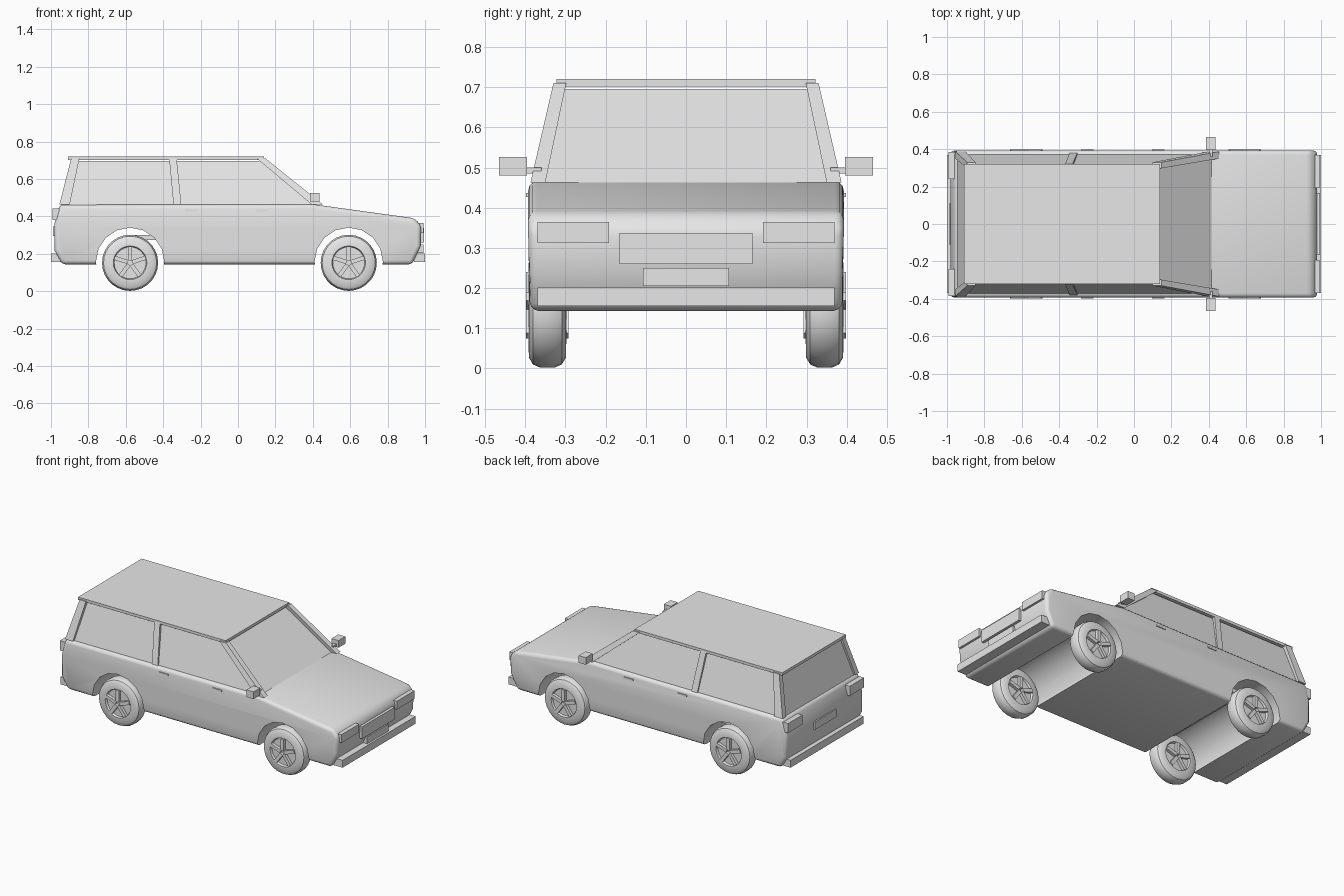
import bpy, bmesh, math
from mathutils import Matrix

cube = bpy.data.objects.get("Cube")
if cube:
    bpy.data.objects.remove(cube, do_unlink=True)

grey = bpy.data.materials.new("light_grey")
grey.use_nodes = True
grey.diffuse_color = (0.8, 0.8, 0.8, 1)
grey.node_tree.nodes["Principled BSDF"].inputs["Base Color"].default_value = (0.8, 0.8, 0.8, 1)


def finish(bm, name, smooth=False):
    bmesh.ops.recalc_face_normals(bm, faces=bm.faces)
    mesh = bpy.data.meshes.new(name)
    bm.to_mesh(mesh)
    bm.free()
    mesh.materials.append(grey)
    ob = bpy.data.objects.new(name, mesh)
    bpy.context.collection.objects.link(ob)
    if smooth:
        select(ob)
        bpy.ops.object.shade_smooth_by_angle(angle=math.radians(35))
    return ob


def select(ob):
    bpy.ops.object.select_all(action='DESELECT')
    ob.select_set(True)
    bpy.context.view_layer.objects.active = ob


def frustum(name, low, high):
    """Six-sided block; low and high are (x0, x1, y0, y1, z)."""
    bm = bmesh.new()
    rings = [[bm.verts.new((x, y, z)) for x, y in ((a, c), (b, c), (b, d), (a, d))]
             for a, b, c, d, z in (low, high)]
    bm.faces.new(rings[0])
    bm.faces.new(rings[1])
    for i in range(4):
        j = (i + 1) % 4
        bm.faces.new((rings[0][i], rings[0][j], rings[1][j], rings[1][i]))
    return finish(bm, name)


def box(name, x0, x1, y0, y1, z0, z1):
    return frustum(name, (x0, x1, y0, y1, z0), (x0, x1, y0, y1, z1))


SIDES = (("near", -1), ("far", 1))
AXLES = (("front", 0.592), ("rear", -0.577))

# Body shell: side profile extruded across, narrowed at sill and shoulder
profile = [(-0.94, 0.143), (-0.982, 0.22), (-0.982, 0.36), (-0.955, 0.462), (0.40, 0.465),
           (0.945, 0.39), (0.98, 0.35), (0.977, 0.24), (0.93, 0.143)]
bm = bmesh.new()
loops = []
for s in (-1, 1):
    loops.append([bm.verts.new((x, s * (0.388 if z < 0.2 else 0.393), z)) for x, z in profile])
    bm.faces.new(loops[-1])
for i in range(len(profile)):
    j = (i + 1) % len(profile)
    bm.faces.new((loops[0][i], loops[0][j], loops[1][j], loops[1][i]))
body = finish(bm, "body")
bevel = body.modifiers.new("rounded_edges", 'BEVEL')
bevel.width = 0.022
bevel.segments = 3
bevel.limit_method = 'ANGLE'
bevel.angle_limit = math.radians(40)

# Wheel arches cut right through the body
cutters = []
for axle, x in AXLES:
    bm = bmesh.new()
    bmesh.ops.create_cone(bm, cap_ends=True, segments=16, radius1=0.183, radius2=0.183, depth=1.2,
                          matrix=Matrix.Translation((x, 0, 0.157)) @ Matrix.Rotation(math.pi / 2, 4, 'X'))
    cutter = finish(bm, axle + "_arch_cutter")
    cutter.hide_render = True
    cutters.append(cutter)
    cut = body.modifiers.new(axle + "_arch", 'BOOLEAN')
    cut.operation = 'DIFFERENCE'
    cut.object = cutter
select(body)
for modifier in list(body.modifiers):
    bpy.ops.object.modifier_apply(modifier=modifier.name)
for cutter in cutters:
    bpy.data.objects.remove(cutter, do_unlink=True)
bpy.ops.object.shade_smooth_by_angle(angle=math.radians(35))

# Cabin glass and roof panel
frustum("cabin_glass", (-0.945, 0.425, -0.373, 0.373, 0.455), (-0.88, 0.125, -0.31, 0.31, 0.695))
box("roof", -0.908, 0.138, -0.322, 0.322, 0.702, 0.72)

# Roof pillars, mirrors and handles on both sides
PILLARS = (("windscreen_pillar", 0.395, 0.455, 0.10, 0.147),
           ("door_pillar", -0.345, -0.303, -0.368, -0.328),
           ("tail_pillar", -0.955, -0.90, -0.892, -0.848))
for side, s in SIDES:
    for name, a, b, c, d in PILLARS:
        inset = 0.008 if name == "door_pillar" else 0
        frustum(f"{side}_{name}", (a, b, *sorted((s * 0.35, s * (0.387 - inset))), 0.463),
                (c, d, *sorted((s * 0.298, s * (0.33 - inset))), 0.71))
    box(f"{side}_mirror", 0.385, 0.435, *sorted((s * 0.396, s * 0.465)), 0.48, 0.526)
    box(f"{side}_mirror_arm", 0.4, 0.42, *sorted((s * 0.36, s * 0.4)), 0.485, 0.5)
    for door, x in (("rear", -0.25), ("front", 0.13)):
        box(f"{side}_{door}_handle", x - 0.033, x + 0.033, *sorted((s * 0.38, s * 0.398)), 0.427, 0.437)
    box(f"{side}_headlight", 0.95, 0.993, *sorted((s * 0.192, s * 0.37)), 0.312, 0.365)
    box(f"{side}_taillight", -0.993, -0.95, *sorted((s * 0.24, s * 0.385)), 0.38, 0.442)

# Grille, number plates and bumpers
box("grille", 0.95, 0.995, -0.165, 0.165, 0.26, 0.337)
box("front_plate", 0.95, 0.991, -0.107, 0.107, 0.205, 0.25)
box("rear_plate", -0.99, -0.95, -0.11, 0.11, 0.295, 0.345)
box("front_bumper", 0.94, 1.0, -0.37, 0.37, 0.155, 0.202)
box("rear_bumper", -1.0, -0.94, -0.37, 0.37, 0.155, 0.202)
box("rear_crossbeam", -0.55, -0.44, -0.3, 0.3, 0.275, 0.30)

# Wheels: lathed tyre with a dished rim, and five spokes on each face
tyre = [(0, 0.034), (0.085, 0.034), (0.09, 0.047), (0.125, 0.046), (0.142, 0.036), (0.15, 0.018)]
tyre += [(r, -y) for r, y in reversed(tyre)]
for axle, x in AXLES:
    for side, s in SIDES:
        place = Matrix.Translation((x, s * 0.345, 0.152))
        bm = bmesh.new()
        verts = [bm.verts.new((r, y, 0)) for r, y in tyre]
        edges = [bm.edges.new(pair) for pair in zip(verts, verts[1:])]
        bmesh.ops.spin(bm, geom=verts + edges, axis=(0, 1, 0), cent=(0, 0, 0),
                       angle=math.tau, steps=28)
        bmesh.ops.remove_doubles(bm, verts=bm.verts, dist=0.0005)
        bm.transform(place)
        finish(bm, f"{axle}_{side}_tyre", smooth=True)

        bm = bmesh.new()
        for face in (-1, 1):
            for k in range(5):
                bmesh.ops.create_cube(bm, size=1, matrix=place
                                      @ Matrix.Rotation(k * math.tau / 5, 4, 'Y')
                                      @ Matrix.Translation((0, face * 0.042, 0.05))
                                      @ Matrix.Diagonal((0.022, 0.022, 0.075, 1)))
        finish(bm, f"{axle}_{side}_spokes")
